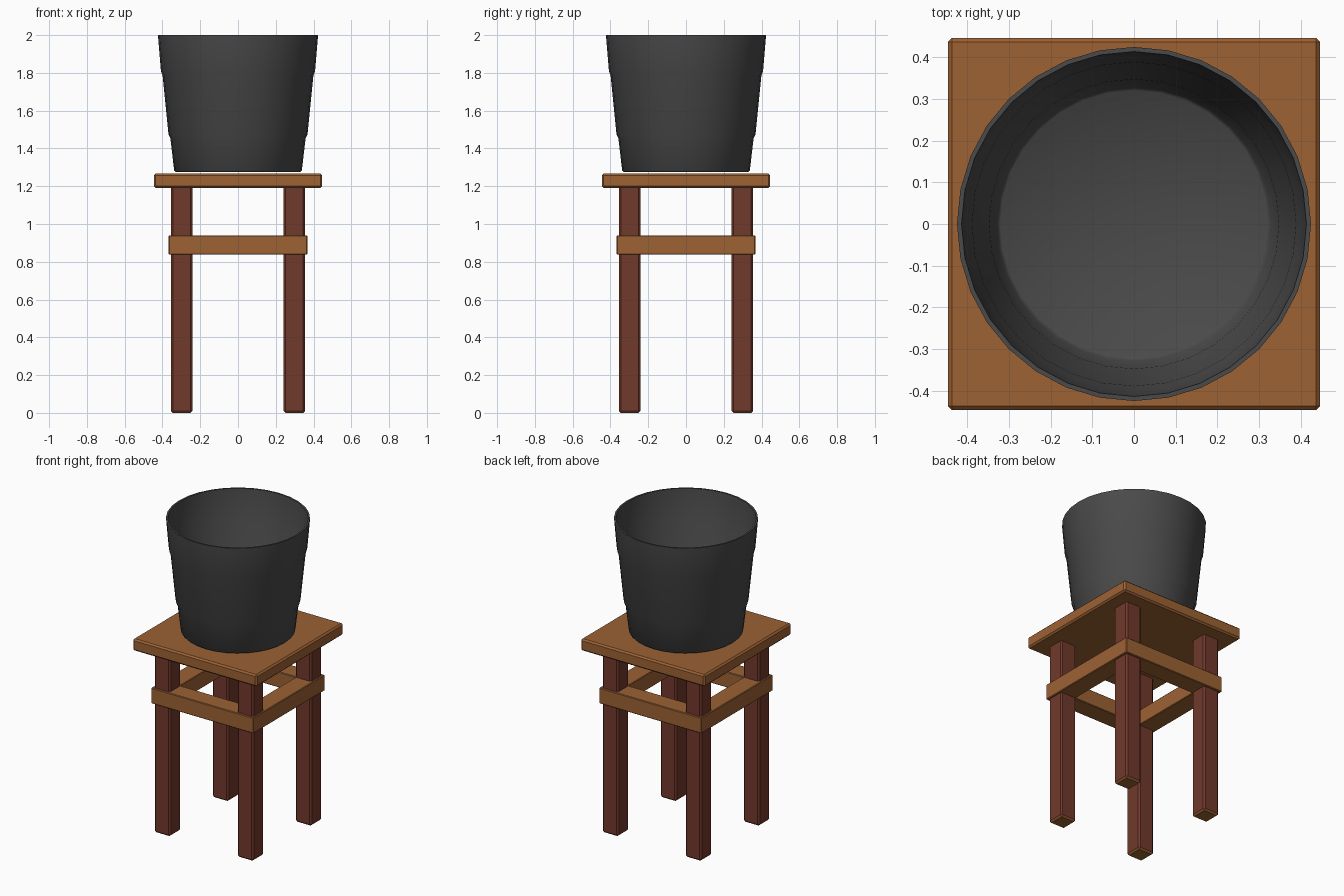
import bpy, bmesh, math

if "Cube" in bpy.data.objects:
    bpy.data.objects.remove(bpy.data.objects["Cube"])


def material(name, rgb):
    m = bpy.data.materials.new(name)
    m.diffuse_color = (*rgb, 1)
    m.use_nodes = True
    m.node_tree.nodes["Principled BSDF"].inputs["Base Color"].default_value = m.diffuse_color
    return m


LIGHT_WOOD = material("light wood", (0.333, 0.122, 0.034))
RED_WOOD = material("red wood", (0.165, 0.041, 0.025))
GREY = material("dark grey", (0.068, 0.068, 0.068))


def finish(name, bm, mats):
    me = bpy.data.meshes.new(name)
    bmesh.ops.recalc_face_normals(bm, faces=bm.faces)
    bm.to_mesh(me)
    bm.free()
    for m in mats:
        me.materials.append(m)
    ob = bpy.data.objects.new(name, me)
    bpy.context.collection.objects.link(ob)
    return ob


def box(name, lo, hi, mats, bevel, foot=False):
    bm = bmesh.new()
    bmesh.ops.create_cube(bm, size=1)
    for v in bm.verts:
        for i in range(3):
            v.co[i] = lo[i] if v.co[i] < 0 else hi[i]
    bmesh.ops.bevel(bm, geom=bm.edges[:], offset=bevel, segments=1, affect='EDGES')
    bm.normal_update()
    if foot:  # underside and its chamfer take the second colour
        for f in bm.faces:
            if f.normal.z < -0.3:
                f.material_index = 1
    return finish(name, bm, mats)


# Seat board
box("seat", (-0.446, -0.446, 1.19), (0.446, 0.446, 1.267), [LIGHT_WOOD], 0.01)

# Legs with lighter end grain underneath
for sx, xn in ((-1, "left"), (1, "right")):
    for sy, yn in ((-1, "front"), (1, "back")):
        x, y, h = sx * 0.298, sy * 0.298, 0.057
        box(f"{yn}_{xn}_leg", (x - h, y - h, 0), (x + h, y + h, 1.24),
            [RED_WOOD, LIGHT_WOOD], 0.01, True)

# Rails crossing around the legs
for s, xn, yn in ((-1, "left", "front"), (1, "right", "back")):
    a, b = sorted((s * 0.244, s * 0.367))
    box(f"{yn}_rail", (-0.367, a, 0.838), (0.367, b, 0.94), [LIGHT_WOOD], 0.004)
    box(f"{xn}_rail", (a, -0.367, 0.838), (b, 0.367, 0.94), [LIGHT_WOOD], 0.004)

# Bucket: stepped profile spun into a closed thin shell
outer = [(0.33, 1.275), (0.338, 1.283), (0.358, 1.455), (0.368, 1.475),
         (0.399, 1.785), (0.408, 1.81), (0.424, 2.0)]
inner = [(0.413, 2.0), (0.397, 1.81), (0.388, 1.785), (0.357, 1.475),
         (0.347, 1.455), (0.328, 1.295), (0.32, 1.288)]
N = 32
bm = bmesh.new()
rings = [[bm.verts.new((r * math.cos(2 * math.pi * k / N),
                        r * math.sin(2 * math.pi * k / N), z)) for k in range(N)]
         for r, z in outer + inner]
for p, q in zip(rings, rings[1:]):
    for k in range(N):
        bm.faces.new((p[k], p[(k + 1) % N], q[(k + 1) % N], q[k]))
bm.faces.new(rings[0])
bm.faces.new(rings[-1])
bucket = finish("bucket", bm, [GREY])
bpy.context.view_layer.objects.active = bucket
bucket.select_set(True)
bpy.ops.object.shade_smooth_by_angle(angle=math.radians(50))
